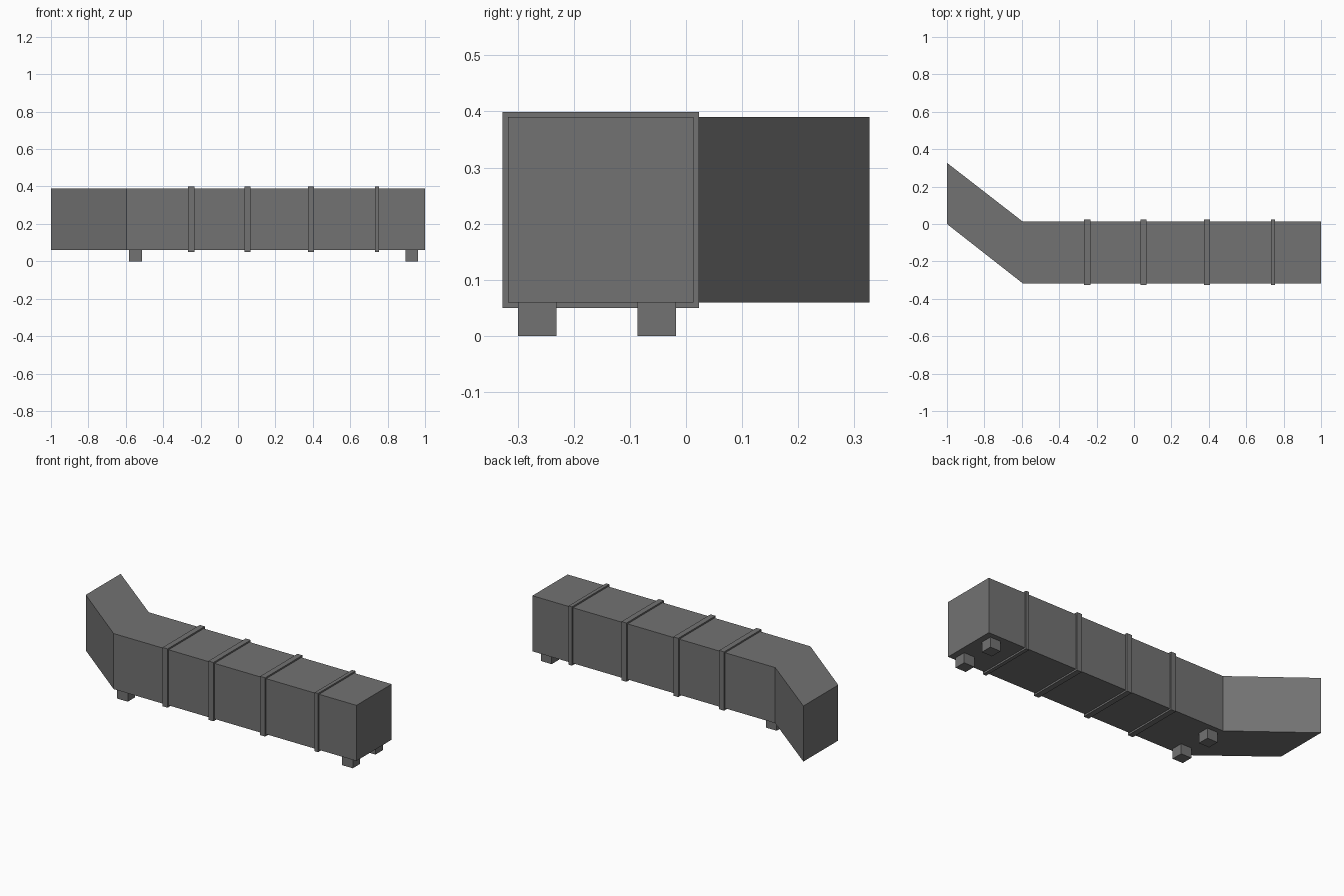
import bpy, bmesh

if "Cube" in bpy.data.objects:
    bpy.data.objects.remove(bpy.data.objects["Cube"])

# Dark grey sheet metal
METAL = bpy.data.materials.new("dark_metal")
METAL.diffuse_color = (0.17, 0.17, 0.17, 1)
METAL.use_nodes = True
METAL.node_tree.nodes["Principled BSDF"].inputs["Base Color"].default_value = METAL.diffuse_color


def prism(name, outline, z0, z1):
    """Extrude a top-view outline between two heights."""
    bm = bmesh.new()
    face = bm.faces.new([bm.verts.new((x, y, z0)) for x, y in outline])
    top = bmesh.ops.extrude_face_region(bm, geom=[face])["geom"]
    for v in top:
        if isinstance(v, bmesh.types.BMVert):
            v.co.z = z1
    bmesh.ops.recalc_face_normals(bm, faces=bm.faces)
    mesh = bpy.data.meshes.new(name)
    bm.to_mesh(mesh)
    bm.free()
    mesh.materials.append(METAL)
    obj = bpy.data.objects.new(name, mesh)
    bpy.context.collection.objects.link(obj)
    return obj


def box(name, x0, x1, y0, y1, z0, z1):
    return prism(name, [(x0, y0), (x1, y0), (x1, y1), (x0, y1)], z0, z1)


# Square duct with an angled end section
FRONT, BACK = -0.317, 0.013
BEND = -0.595
prism("duct", [(-1, 0), (BEND, FRONT), (1, FRONT),
               (1, BACK), (BEND, BACK), (-1, 0.327)], 0.06, 0.39)

# Raised bands covering the joints
for i, (x, width) in enumerate([(-0.25, 0.033), (0.051, 0.033),
                                (0.391, 0.033), (0.744, 0.022)]):
    box(f"joint_band_{i + 1}", x - width / 2, x + width / 2,
        FRONT - 0.01, BACK + 0.01, 0.05, 0.399)

# Four small support feet
FOOT = 0.069
for side, x in (("left", -0.549), ("right", 0.929)):
    for end, y in (("front", -0.265), ("back", -0.052)):
        box(f"{end}_{side}_foot", x - FOOT / 2, x + FOOT / 2,
            y - FOOT / 2, y + FOOT / 2, 0, 0.06)
